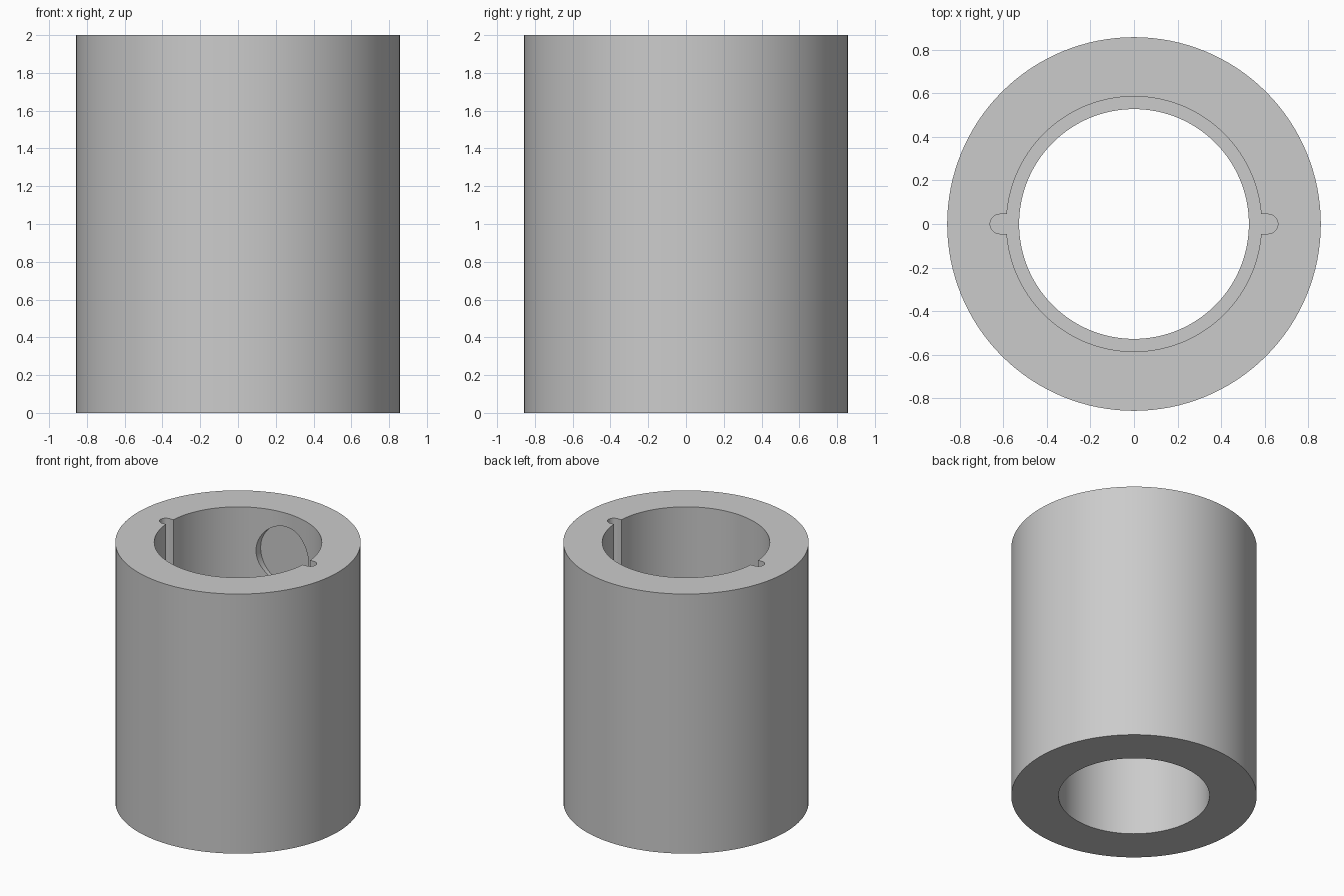
import bpy, bmesh, math
from mathutils import Matrix

if "Cube" in bpy.data.objects:
    bpy.data.objects.remove(bpy.data.objects["Cube"])

R_OUT, R_LOW, R_TOP = 0.857, 0.527, 0.585   # outer wall, lower bore, upper bore
HEIGHT, STEP_Z = 2.0, 1.0                   # full height, ledge height
SLOT_R, SLOT_X = 0.045, 0.615               # key slot half width, rounded end centre
SEG = 128


def arc(cx, r, a0, a1, n):
    """Points on an arc centred on (cx, 0)."""
    return [(cx + r * math.cos(a0 + (a1 - a0) * i / n),
             r * math.sin(a0 + (a1 - a0) * i / n)) for i in range(n + 1)]


def prism(name, outline, z0, z1, matrix=Matrix()):
    """Extrude a closed outline from z0 to z1."""
    bm = bmesh.new()
    base = bm.faces.new([bm.verts.new((x, y, z0)) for x, y in outline])
    ext = bmesh.ops.extrude_face_region(bm, geom=[base])
    top = [v for v in ext["geom"] if isinstance(v, bmesh.types.BMVert)]
    bmesh.ops.translate(bm, verts=top, vec=(0, 0, z1 - z0))
    bm.transform(matrix)
    bmesh.ops.recalc_face_normals(bm, faces=bm.faces)
    mesh = bpy.data.meshes.new(name)
    bm.to_mesh(mesh)
    bm.free()
    obj = bpy.data.objects.new(name, mesh)
    bpy.context.collection.objects.link(obj)
    return obj


def circle(r, n=SEG):
    return arc(0, r, 0, 2 * math.pi, n)[:-1]


# solid sleeve body
sleeve = prism("sleeve", circle(R_OUT), 0, HEIGHT)

# upper bore with a round-ended key slot on each side
mouth = math.asin(SLOT_R / R_TOP)
half = arc(SLOT_X, SLOT_R, -math.pi / 2, math.pi / 2, 16)
half += arc(0, R_TOP, mouth, math.pi - mouth, SEG // 2)
keyed_outline = half + [(-x, -y) for x, y in half]

cutters = [
    prism("lower_bore_cutter", circle(R_LOW), -0.1, HEIGHT + 0.1),
    prism("keyed_bore_cutter", keyed_outline, STEP_Z, HEIGHT + 0.1),
    # round flat-bottomed pocket in the back of the bore
    prism("pocket_cutter", circle(0.225, 64), 0.2, 0.597,
          Matrix.Translation((0, 0, 1.67)) @ Matrix.Rotation(-math.pi / 2, 4, 'X')),
]

bpy.context.view_layer.objects.active = sleeve
sleeve.select_set(True)
for cutter in cutters:
    mod = sleeve.modifiers.new(cutter.name, 'BOOLEAN')
    mod.operation = 'DIFFERENCE'
    mod.solver = 'EXACT'
    mod.object = cutter
    bpy.ops.object.modifier_apply(modifier=mod.name)
    bpy.data.objects.remove(cutter)

# single light grey finish
grey = bpy.data.materials.new("light_grey")
grey.diffuse_color = (0.6, 0.6, 0.6, 1)
grey.use_nodes = True
grey.node_tree.nodes["Principled BSDF"].inputs["Base Color"].default_value = grey.diffuse_color
sleeve.data.materials.clear()
sleeve.data.materials.append(grey)
bpy.ops.object.shade_smooth_by_angle(angle=math.radians(30))
